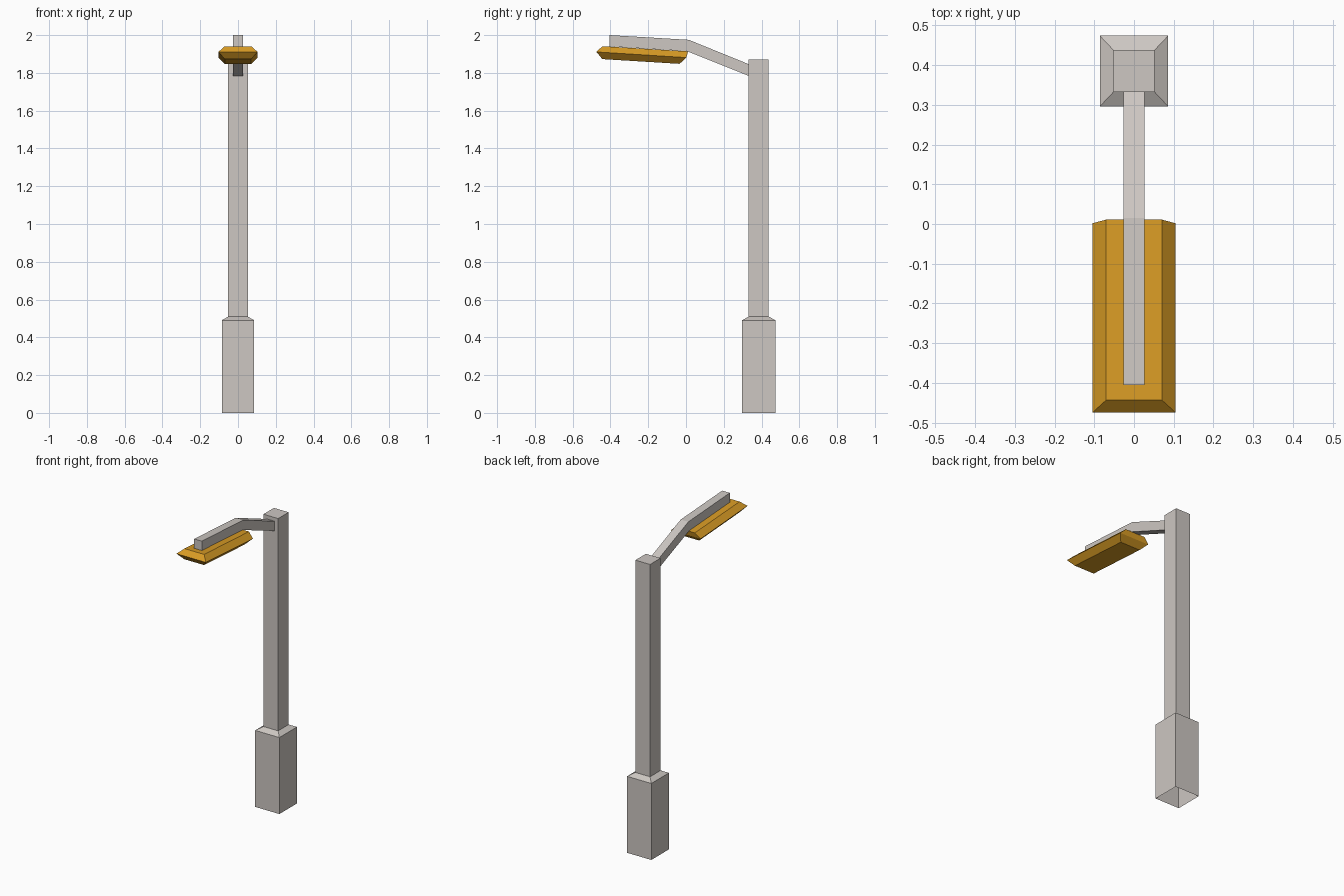
import bpy
import bmesh

cube = bpy.data.objects.get("Cube")
if cube:
    bpy.data.objects.remove(cube, do_unlink=True)


def material(name, color):
    mat = bpy.data.materials.new(name)
    mat.use_nodes = True
    mat.diffuse_color = color
    bsdf = next(n for n in mat.node_tree.nodes if n.type == 'BSDF_PRINCIPLED')
    bsdf.inputs["Base Color"].default_value = color
    return mat


warm_grey = material("warm grey", (0.61, 0.57, 0.54, 1))
amber = material("amber", (0.69, 0.33, 0.018, 1))


def loft(name, rings, mat, cap_start=True, cap_end=True):
    """Bridge four-cornered rings into a flat shaded solid."""
    bm = bmesh.new()
    loops = [[bm.verts.new(p) for p in ring] for ring in rings]
    for a, b in zip(loops, loops[1:]):
        for i in range(4):
            j = (i + 1) % 4
            bm.faces.new((a[i], a[j], b[j], b[i]))
    if cap_start:
        bm.faces.new(loops[0][::-1])
    if cap_end:
        bm.faces.new(loops[-1])
    bmesh.ops.recalc_face_normals(bm, faces=bm.faces)
    mesh = bpy.data.meshes.new(name)
    bm.to_mesh(mesh)
    bm.free()
    mesh.materials.append(mat)
    obj = bpy.data.objects.new(name, mesh)
    bpy.context.collection.objects.link(obj)
    return obj


def flat_ring(half_x, front, back):
    """Ring from a half width and the (y, z) of its front and back edges."""
    return [(-half_x, *front), (half_x, *front), (half_x, *back), (-half_x, *back)]


def square(half_x, half_y, z, y=0.385):
    return flat_ring(half_x, (y - half_y, z), (y + half_y, z))


# Pole: wide open-bottomed base, sloped shoulder and square shaft
loft("pole", [square(0.086, 0.089, 0), square(0.086, 0.089, 0.49),
              square(0.052, 0.053, 0.51), square(0.052, 0.053, 1.87)],
     warm_grey, cap_start=False)

# Arm: bent bar from the shaft out over the lamp
arm_path = [((0.335, 1.783), (0.335, 1.845)),
            ((0.005, 1.915), (0.015, 1.975)),
            ((-0.405, 1.94), (-0.405, 2.0))]
loft("arm", [flat_ring(0.027, low, high) for low, high in arm_path], warm_grey)

# Lamp head: tilted box with a flared middle
loft("lamp_head", [flat_ring(0.07, (-0.443, 1.873), (-0.034, 1.848)),
                   flat_ring(0.104, (-0.474, 1.911), (0.002, 1.881)),
                   flat_ring(0.07, (-0.443, 1.941), (0.011, 1.914))], amber)
